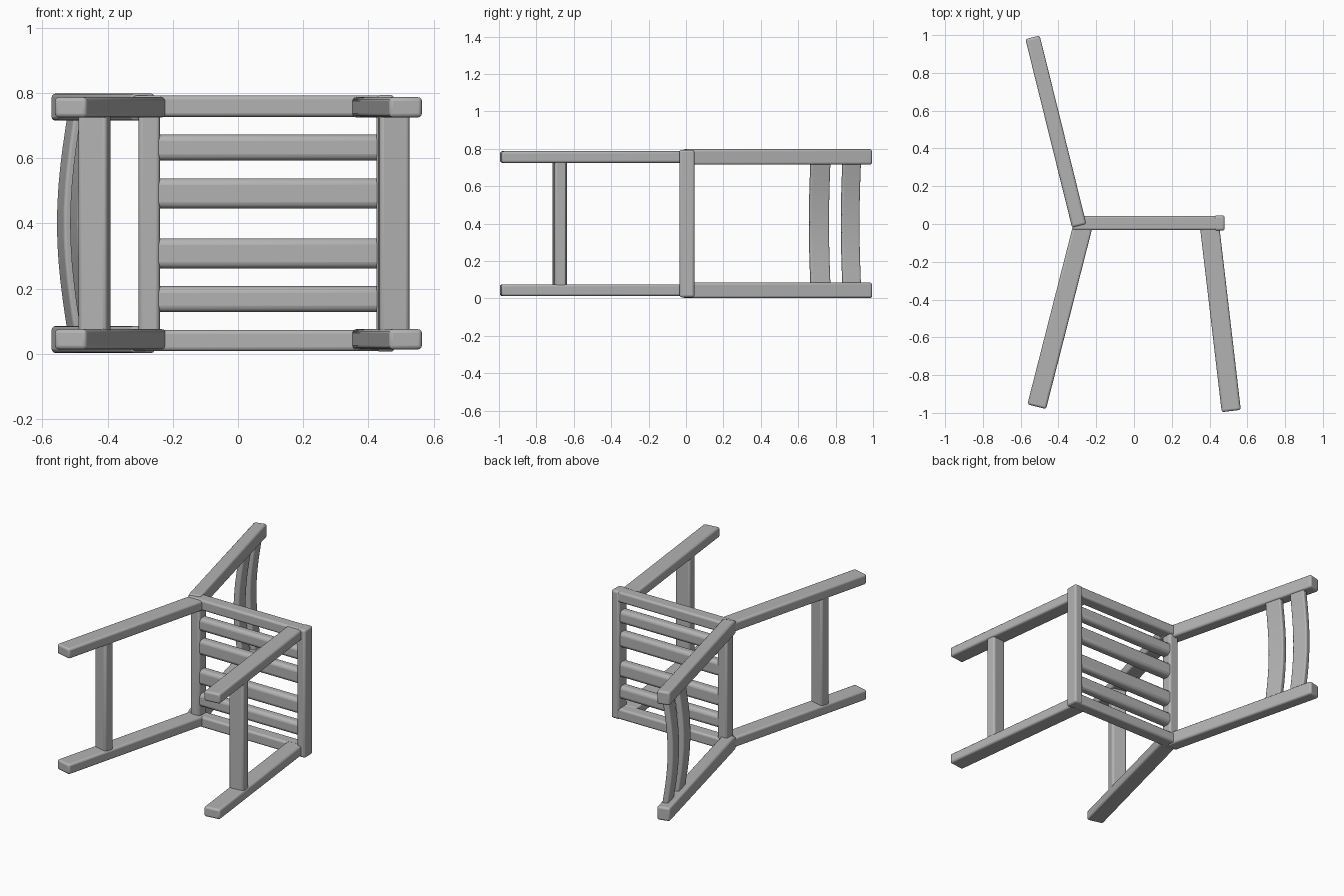
import bpy, math
from mathutils import Vector, Matrix

cube = bpy.data.objects.get("Cube")
if cube:
    bpy.data.objects.remove(cube, do_unlink=True)

grey = bpy.data.materials.new("plain grey")
grey.use_nodes = True
COLOUR = (0.45, 0.45, 0.45, 1)
grey.diffuse_color = COLOUR
grey.node_tree.nodes["Principled BSDF"].inputs["Base Color"].default_value = COLOUR

MID = 0.40  # mirror plane height: the chair lies on its side


def beam(name, p0, p1, width, z0, z1, bevel=0.012, bow=0.0):
    """Rounded bar along p0-p1 in plan, spanning z0..z1; bow bends it sideways along z."""
    a, b = Vector((*p0, 0)), Vector((*p1, 0))
    d = b - a
    length, h, w = d.length, z1 - z0, width / 2
    steps = 12 if bow else 1
    verts, faces = [], []
    for i in range(steps + 1):
        t = i / steps
        s = bow * (math.sin(math.pi * t) - 0.5)
        for u, v in ((0, -w), (length, -w), (length, w), (0, w)):
            verts.append((u, v + s, h * t))
    for i in range(steps):
        k = i * 4
        faces += [(k + j, k + (j + 1) % 4, k + 4 + (j + 1) % 4, k + 4 + j) for j in range(4)]
    faces += [(3, 2, 1, 0), tuple(steps * 4 + j for j in range(4))]
    mesh = bpy.data.meshes.new(name)
    mesh.from_pydata(verts, [], faces)
    mesh.transform(Matrix.Translation((a.x, a.y, z0)) @ Matrix.Rotation(math.atan2(d.y, d.x), 4, 'Z'))
    mesh.materials.append(grey)
    ob = bpy.data.objects.new(name, mesh)
    bpy.context.collection.objects.link(ob)
    mod = ob.modifiers.new("soft edges", 'BEVEL')
    mod.width, mod.segments, mod.limit_method = bevel, 3, 'ANGLE'
    bpy.ops.object.select_all(action='DESELECT')
    ob.select_set(True)
    bpy.context.view_layer.objects.active = ob
    bpy.ops.object.shade_smooth_by_angle(angle=math.radians(40))
    return ob


def pair(name, p0, p1, width, z0, z1, **kw):
    beam("right_" + name, p0, p1, width, z0, z1, **kw)
    beam("left_" + name, p0, p1, width, 2 * MID - z1, 2 * MID - z0, **kw)


def along(p0, p1, y, half):
    """Two points on the line p0-p1, half a length either side of height y."""
    a, b = Vector(p0), Vector(p1)
    c = a.lerp(b, (y - a.y) / (b.y - a.y))
    d = (b - a).normalized() * half
    return c - d, c + d


# Legs and back posts
FRONT = ((0.40, -0.01), (0.515, -0.99))
REAR = ((-0.268, 0.0), (-0.515, -0.967))
BACK = ((-0.29, -0.01), (-0.537, 0.988))
pair("front_leg", *FRONT, 0.102, 0.013, 0.075)
pair("rear_leg", *REAR, 0.102, 0.013, 0.075)
pair("back_post", *BACK, 0.078, 0.002, 0.085)

# Seat frame
pair("seat_side_rail", (-0.325, 0.005), (0.475, 0.005), 0.076, 0.008, 0.073)
beam("seat_front_rail", (0.425, 0.005), (0.48, 0.005), 0.08, 0.006, 0.794)
beam("seat_rear_rail", (-0.305, 0.003), (-0.24, 0.003), 0.07, 0.02, 0.78)

# Seat slats
for i, (z0, z1) in enumerate(((0.128, 0.207), (0.262, 0.354))):
    pair(f"seat_slat_{i + 1}", (-0.27, 0.003), (0.45, 0.003), 0.062, z0, z1, bevel=0.02)

# Stretchers between the legs
beam("front_stretcher", *along(*FRONT, -0.675, 0.031), 0.092, 0.05, 0.75)
beam("rear_stretcher", *along(*REAR, -0.675, 0.031), 0.092, 0.05, 0.75)

# Bowed backrest slats
for name, y, half in (("lower_back_slat", 0.715, 0.053), ("upper_back_slat", 0.882, 0.049)):
    beam(name, *along(*BACK, y, half), 0.036, 0.05, 0.75, bevel=0.008, bow=0.036)
